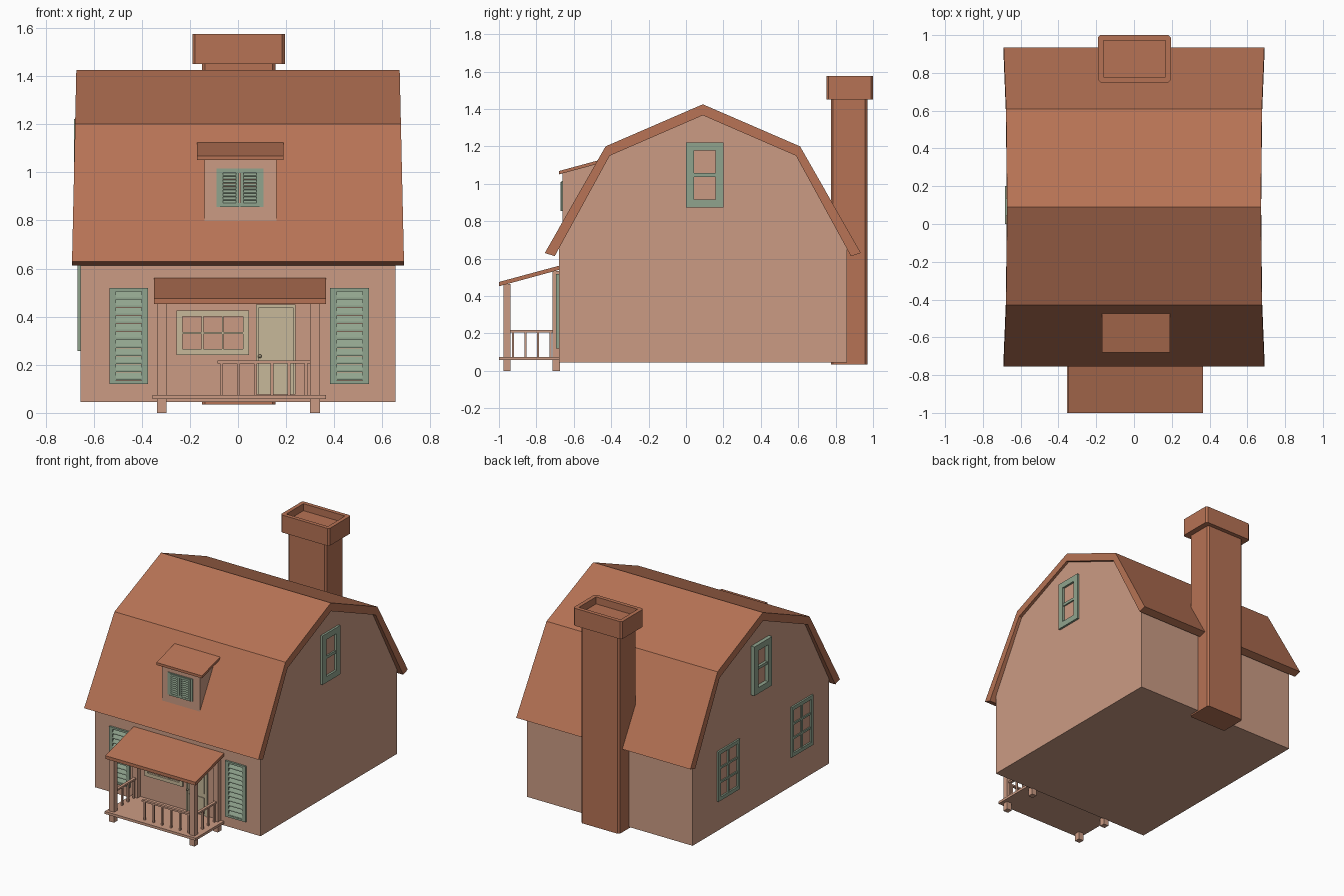
import bpy, bmesh

if "Cube" in bpy.data.objects:
    bpy.data.objects.remove(bpy.data.objects["Cube"])


def material(name, r, g, b):
    m = bpy.data.materials.new(name)
    m.diffuse_color = (r, g, b, 1)
    m.use_nodes = True
    m.node_tree.nodes["Principled BSDF"].inputs["Base Color"].default_value = m.diffuse_color
    return m


WALL = material("wall", 0.60, 0.33, 0.23)
ROOF = material("roof", 0.47, 0.17, 0.09)
GREEN = material("green", 0.28, 0.37, 0.27)
CREAM = material("cream", 0.57, 0.48, 0.32)


def prism(bm, pts, axis, a, b, taper=None):
    """Extrude a profile along axis: 'x' takes (y, z), 'y' takes (x, z), 'z' takes (x, y)."""
    place = {'x': lambda p, t: (t, p[0], p[1]),
             'y': lambda p, t: (p[0], t, p[1]),
             'z': lambda p, t: (p[0], p[1], t)}[axis]
    k = taper or (lambda p: 1)
    lo = [bm.verts.new(place(p, a * k(p))) for p in pts]
    hi = [bm.verts.new(place(p, b * k(p))) for p in pts]
    faces = [bm.faces.new(lo), bm.faces.new(hi[::-1])]
    n = len(pts)
    for i in range(n):
        j = (i + 1) % n
        faces.append(bm.faces.new((lo[i], hi[i], hi[j], lo[j])))
    bmesh.ops.recalc_face_normals(bm, faces=faces)
    return faces


def box(bm, x0, x1, y0, y1, z0, z1):
    prism(bm, [(x0, y0), (x1, y0), (x1, y1), (x0, y1)], 'z', z0, z1)


def finish(name, bm, mat):
    me = bpy.data.meshes.new(name)
    bm.to_mesh(me)
    bm.free()
    me.materials.append(mat)
    ob = bpy.data.objects.new(name, me)
    bpy.context.collection.objects.link(ob)
    return ob


def prism_part(name, mat, *args):
    bm = bmesh.new()
    prism(bm, *args)
    return finish(name, bm, mat)


def chamfered(x0, x1, y0, y1, c):
    return [(x0 + c, y0), (x1 - c, y0), (x1, y0 + c), (x1, y1 - c),
            (x1 - c, y1), (x0 + c, y1), (x0, y1 - c), (x0, y0 + c)]


def window(name, mat, axis, w0, w1, u, v, border, cols, rows, bar):
    """Frame with glazing bars; axis is the wall normal, w0 the wall side, w1 the outer side."""
    bm = bmesh.new()

    def piece(u0, u1, v0, v1, outer):
        lo, hi = min(w0, outer), max(w0, outer)
        prism(bm, [(u0, v0), (u1, v0), (u1, v1), (u0, v1)], axis, lo, hi)
    iu, iv = (u[0] + border, u[1] - border), (v[0] + border, v[1] - border)
    piece(u[0], iu[0], v[0], v[1], w1)
    piece(iu[1], u[1], v[0], v[1], w1)
    piece(iu[0], iu[1], v[0], iv[0], w1)
    piece(iu[0], iu[1], iv[1], v[1], w1)
    thin = w0 + (w1 - w0) * 0.7
    for i in range(1, cols):
        c = iu[0] + (iu[1] - iu[0]) * i / cols
        piece(c - bar / 2, c + bar / 2, iv[0], iv[1], thin)
    for i in range(1, rows):
        c = iv[0] + (iv[1] - iv[0]) * i / rows
        piece(iu[0], iu[1], c - bar / 2, c + bar / 2, thin)
    return finish(name, bm, mat)


def shutter(name, x0, x1, z0, z1, y, stile, rail, slats, depth):
    """Louvred shutter on a front-facing wall at y."""
    bm = bmesh.new()
    f = y - depth
    box(bm, x0, x0 + stile, f, y, z0, z1)
    box(bm, x1 - stile, x1, f, y, z0, z1)
    box(bm, x0 + stile, x1 - stile, f, y, z0, z0 + rail)
    box(bm, x0 + stile, x1 - stile, f, y, z1 - rail, z1)
    step = (z1 - z0 - 2 * rail) / slats
    for i in range(slats):
        z = z0 + rail + i * step
        prism(bm, [(y, z + step * .75), (y, z + step), (f, z + step * .3), (f, z + step * .05)],
              'x', x0 + stile, x1 - stile)
    return finish(name, bm, GREEN)


# House body
prism_part("house_walls", WALL,
           [(-.68, .045), (.86, .045), (.86, .66), (.588, 1.15), (.09, 1.366), (-.408, 1.15), (-.68, .66)],
           'x', -.655, .655)

# Gambrel roof shell, slightly narrower at the ridge
outer = [(-.755, .63), (-.43, 1.2), (.09, 1.425), (.61, 1.2), (.935, .63)]
inner = [(.882, .613), (.588, 1.15), (.09, 1.366), (-.408, 1.15), (-.702, .613)]
prism_part("main_roof", ROOF, outer + inner, 'x', -.69, .69,
           lambda p: 1 - .026 * (p[1] - .62) / .8)

# Chimney shaft and hollow cap
prism_part("chimney_shaft", ROOF, chamfered(-.15, .155, .775, .97, .012), 'z', .035, 1.47)
bm = bmesh.new()
top = prism(bm, chamfered(-.19, .195, .75, 1.0, .012), 'z', 1.45, 1.575)[1]
bmesh.ops.inset_region(bm, faces=[top], thickness=.028, use_even_offset=True)
ext = bmesh.ops.extrude_face_region(bm, geom=[top])["geom"]
bmesh.ops.delete(bm, geom=[top], context='FACES_ONLY')
bmesh.ops.translate(bm, vec=(0, 0, -.05), verts=[g for g in ext if isinstance(g, bmesh.types.BMVert)])
bmesh.ops.recalc_face_normals(bm, faces=bm.faces[:])
finish("chimney_cap", bm, ROOF)

# Dormer
prism_part("dormer_walls", WALL, [(-.66, .795), (-.66, 1.06), (-.495, 1.108), (-.47, 1.108)], 'x', -.14, .16)
prism_part("dormer_roof", ROOF, [(-.68, 1.05), (-.68, 1.068), (-.47, 1.125), (-.47, 1.107)], 'x', -.17, .19)
window("dormer_window_frame", GREEN, 'y', -.66, -.666, (-.09, .105), (.855, 1.015), .018, 1, 1, .01)
shutter("dormer_shutter_left", -.075, .005, .855, 1.01, -.66, .013, .013, 9, .011)
shutter("dormer_shutter_right", .01, .09, .855, 1.01, -.66, .013, .013, 9, .011)

# Front shutters
shutter("front_shutter_left", -.535, -.373, .12, .518, -.68, .028, .014, 11, .014)
shutter("front_shutter_right", .383, .545, .12, .518, -.68, .028, .014, 11, .014)

# Front window
window("front_window", CREAM, 'y', -.68, -.694, (-.255, .045), (.24, .425), .025, 3, 2, .008)

# Front door with raised panels and knob
bm = bmesh.new()
box(bm, .075, .24, -.688, -.68, .077, .45)
for x0, x1, z0, z1 in [(.075, .085, .077, .45), (.23, .24, .077, .45), (.085, .23, .435, .45)]:
    box(bm, x0, x1, -.695, -.688, z0, z1)
prism(bm, [(.098, .235), (.217, .235), (.217, .385), (.2, .41), (.157, .422), (.115, .41), (.098, .385)],
      'y', -.693, -.688)
for x0 in (.098, .162):
    box(bm, x0, x0 + .055, -.693, -.688, .092, .205)
bmesh.ops.create_icosphere(bm, subdivisions=2, radius=.008)
bm.verts.ensure_lookup_table()
bmesh.ops.translate(bm, vec=(.091, -.7, .235), verts=bm.verts[-42:])
finish("front_door", bm, CREAM)

# Side windows: one in each gable, two low on the left wall
window("gable_window_right", GREEN, 'x', .655, .67, (0, .2), (.872, 1.222), .043, 1, 2, .02)
window("gable_window_left", GREEN, 'x', -.655, -.682, (0, .2), (.872, 1.222), .043, 1, 2, .02)
for side, y0 in (("back", .34), ("front", -.49)):
    window("lower_window_" + side, GREEN, 'x', -.655, -.667, (y0, y0 + .245), (.257, .615), .026, 2, 3, .014)

# Porch deck, posts and roof
bm = bmesh.new()
box(bm, -.355, .365, -1, -.68, .057, .075)
finish("porch_deck", bm, WALL)
prism_part("porch_roof", ROOF, [(-1, .452), (-1, .475), (-.678, .562), (-.678, .54)], 'x', -.35, .365)
for side, x0 in (("left", -.337), ("right", .3)):
    for end, y0, top_z in (("front", -.977, .465), ("back", -.713, .535)):
        bm = bmesh.new()
        box(bm, x0, x0 + .04, y0, y0 + .04, 0, top_z)
        finish(f"porch_post_{end}_{side}", bm, WALL)

# Porch railings: a front run and one on each side
bm = bmesh.new()
box(bm, -.085, .3, -.967, -.947, .205, .217)
for i in range(6):
    x = -.068 + i * .07
    if x < .3:
        box(bm, x - .006, x + .006, -.963, -.951, .075, .206)
finish("porch_railing_front", bm, WALL)
for side, x in (("left", -.317), ("right", .32)):
    bm = bmesh.new()
    box(bm, x - .01, x + .01, -.94, -.71, .205, .217)
    for i in range(4):
        y = -.925 + i * .067
        box(bm, x - .006, x + .006, y - .006, y + .006, .075, .206)
    finish("porch_railing_" + side, bm, WALL)
